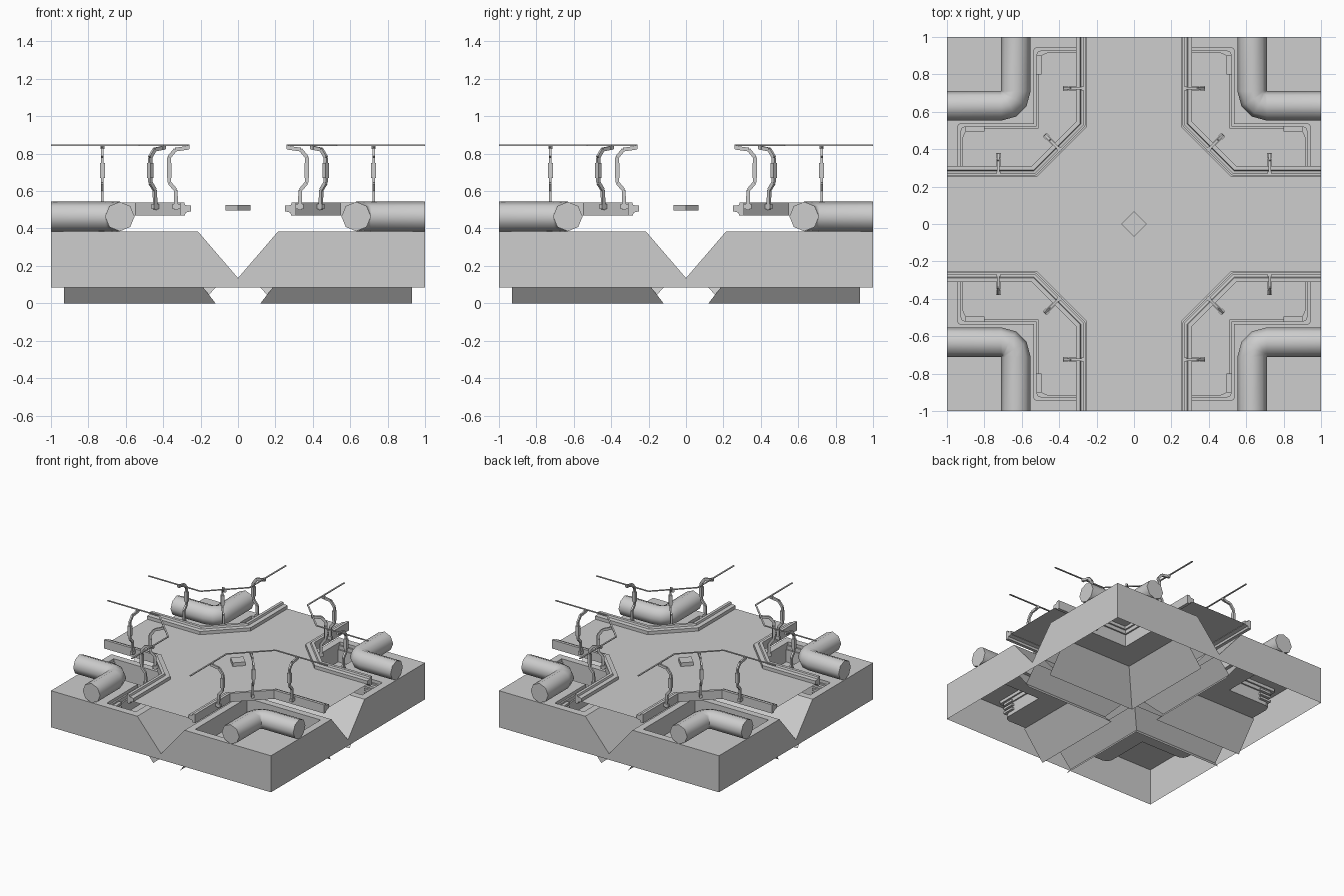
import bpy, bmesh
from math import pi, sqrt, cos, sin
from mathutils import Matrix, Vector

if "Cube" in bpy.data.objects:
    bpy.data.objects.remove(bpy.data.objects["Cube"], do_unlink=True)

SHADE = (0.61, 0.61, 0.61, 1)
grey = bpy.data.materials.new("plain_grey")
grey.use_nodes = True
grey.diffuse_color = SHADE
grey.node_tree.nodes["Principled BSDF"].inputs["Base Color"].default_value = SHADE

TOP, BASE, VEE, EDGE = 0.385, 0.085, 0.135, 0.215
FLOOR, PIT, INNER = 0.495, 0.23, 0.27


def finish(name, bm, closed=False, quarters=True, smooth=False):
    """Repeat one quarter around the centre and turn it into an object."""
    if closed:
        bmesh.ops.recalc_face_normals(bm, faces=bm.faces)
    if quarters:
        source = bm.verts[:] + bm.edges[:] + bm.faces[:]
        for k in (1, 2, 3):
            copy = bmesh.ops.duplicate(bm, geom=source)["geom"]
            verts = [v for v in copy if isinstance(v, bmesh.types.BMVert)]
            bmesh.ops.rotate(bm, verts=verts, cent=(0, 0, 0),
                             matrix=Matrix.Rotation(k * pi / 2, 3, 'Z'))
    mesh = bpy.data.meshes.new(name)
    bm.to_mesh(mesh)
    bm.free()
    mesh.materials.append(grey)
    obj = bpy.data.objects.new(name, mesh)
    bpy.context.collection.objects.link(obj)
    if smooth:
        bpy.ops.object.select_all(action='DESELECT')
        obj.select_set(True)
        bpy.context.view_layer.objects.active = obj
        bpy.ops.object.shade_smooth_by_angle(angle=0.9)


def face(bm, pts):
    return bm.faces.new([bm.verts.new(p) for p in pts])


def twin(bm, pts):
    """A face and its reflection across the quarter's diagonal."""
    face(bm, pts)
    face(bm, [(y, x, z) for x, y, z in reversed(pts)])


def loft(bm, rings, close_ring=True):
    rows = [[bm.verts.new(p) for p in r] for r in rings]
    n = len(rows[0])
    for a, b in zip(rows, rows[1:]):
        for j in range(n if close_ring else n - 1):
            k = (j + 1) % n
            bm.faces.new((a[j], a[k], b[k], b[j]))
    return rows


def box(bm, lo, hi):
    lo, hi = Vector(lo), Vector(hi)
    bmesh.ops.create_cube(bm, size=1, matrix=Matrix.Translation((lo + hi) / 2)
                          @ Matrix.Diagonal((*(hi - lo), 1)))


def beam(bm, p, q, w, h):
    p, q = Vector(p), Vector(q)
    d = q - p
    bmesh.ops.create_cube(bm, size=1, matrix=Matrix.Translation((p + q) / 2)
                          @ d.to_track_quat('Z', 'Y').to_matrix().to_4x4()
                          @ Matrix.Diagonal((w, h, d.length, 1)))


def walk_path(d, z):
    """Walkway edge with its cut corner, at distance d from the axes."""
    a = 0.8 + sqrt(2) * (d - 0.27) - d
    return [(1, d, z), (a, d, z), (d, a, z), (d, 1, z)]


def ell(i, o, e, c, z):
    """L-shaped outline of a service pit."""
    return [(x, y, z) for x, y in (
        (i, i), (e, i), (e, o - c), (e - c * 0.3, o - c * 0.3), (e - c, o),
        (o, o), (o, e - c), (o - c * 0.3, e - c * 0.3), (o - c, e), (i, e))]


# Base shell: outer walls, crossing V channels and ground around the pits
bm = bmesh.new()
twin(bm, [(1, 0, BASE), (1, 1, BASE), (1, 1, TOP), (1, EDGE, TOP), (1, 0, VEE)])
twin(bm, [(0, 0, VEE), (1, 0, VEE), (1, EDGE, TOP), (EDGE, EDGE, TOP)])
rim = ell(INNER, 0.535, 0.94, 0.01, TOP)
twin(bm, [(EDGE, EDGE, TOP), (1, EDGE, TOP), (1, 1, TOP)] + rim[5::-1])
finish("base_shell", bm)

# Shallow service pits with a stepped lip
bm = bmesh.new()
levels = [(0.535, 0.94, 0.01, TOP), (0.535, 0.94, 0.01, 0.36), (0.522, 0.927, 0.03, 0.36),
          (0.522, 0.927, 0.03, 0.33), (0.51, 0.915, 0.05, 0.33), (0.51, 0.915, 0.05, PIT)]
rows = loft(bm, [ell(INNER, *lv) for lv in levels])
bm.faces.new(rows[-1])
finish("service_pits", bm)

# Sloping skirt parallel to the V channels, with the rib that ties it to them
bm = bmesh.new()
for folds in ([(0.299, PIT), (0.12, 0)], [(0.155, 0.045), (0.037, 0.178)]):
    loft(bm, [[(0.93, d, z), (d, d, z), (d, 0.93, z)] for d, z in folds], False)
finish("under_skirt", bm)

# Vent slats in the outer pit walls
bm = bmesh.new()
for k in range(3):
    low = 0.26 + 0.035 * k
    box(bm, (0.495, 0.8, low), (0.53, 0.9, low + 0.018))
    box(bm, (0.8, 0.495, low), (0.9, 0.53, low + 0.018))
finish("vent_slats", bm)

# Cross-shaped walkway floor
bm = bmesh.new()
outline = []
for k in range(4):
    turn = Matrix.Rotation(k * pi / 2, 3, 'Z')
    outline += [turn @ Vector(p) for p in walk_path(0.275, FLOOR)]
face(bm, outline)
finish("walkway_floor", bm, quarters=False)

# Curb along the walkway
bm = bmesh.new()
profile = [(0.25, 0.492), (0.25, 0.522), (0.283, 0.525), (0.288, 0.54),
           (0.311, 0.54), (0.311, 0.469), (0.285, 0.469), (0.28, 0.485)]
rows = loft(bm, [walk_path(d, z) for d, z in profile + profile[:1]], False)
bmesh.ops.remove_doubles(bm, verts=bm.verts, dist=1e-5)
bmesh.ops.holes_fill(bm, edges=[e for e in bm.edges if e.is_boundary], sides=0)
finish("walkway_curb", bm, closed=True)

# Handrail
bm = bmesh.new()
rail = walk_path(0.265, 0.845)
for p, q in zip(rail, rail[1:]):
    beam(bm, p, q, 0.012, 0.006)
finish("handrail", bm)

# Handrail posts: two on the arms and one on the cut corner
bm = bmesh.new()
bend = [(0.33, 0.5), (0.333, 0.605), (0.367, 0.645), (0.369, 0.78), (0.335, 0.822), (0.262, 0.832)]
diag = Vector((1, 1, 0)).normalized()
places = [Matrix.Translation((0, 0.725, 0)),
          Matrix.Translation((0.725, 0, 0)) @ Matrix.Rotation(pi / 2, 4, 'Z'),
          Matrix.Translation(Vector((0.4, 0.4, 0)) - 0.27 * diag) @ Matrix.Rotation(pi / 4, 4, 'Z')]
for place in places:
    post = bmesh.new()
    for (d0, z0), (d1, z1) in zip(bend, bend[1:]):
        beam(post, (d0, 0, z0), (d1, 0, z1), 0.014, 0.02)
    box(post, (0.3, -0.01, 0.505), (0.35, 0.01, 0.53))
    box(post, (0.356, -0.014, 0.67), (0.38, 0.014, 0.75))
    box(post, (0.258, -0.01, 0.826), (0.282, 0.01, 0.843))
    post.transform(place)
    part = bpy.data.meshes.new("post_part")
    post.to_mesh(part)
    post.free()
    bm.from_mesh(part)
    bpy.data.meshes.remove(part)
finish("handrail_posts", bm)

# Elbow pipes lying on the corner ground
bm = bmesh.new()
R, MID, TURN, SIDES, BENDS = 0.079, 0.632, 0.71, 8, 3
spine = [(1, MID, 0)]
for k in range(BENDS + 1):
    a = k * pi / 2 / BENDS
    spine.append((TURN - (TURN - MID) * sin(a), TURN - (TURN - MID) * cos(a), a))
spine.append((MID, 1, pi / 2))
rings = []
for x, y, a in spine:
    turns = [2 * pi * s / SIDES for s in range(SIDES)]
    rings.append([(x - R * cos(t) * sin(a), y - R * cos(t) * cos(a), 0.464 + R * sin(t))
                  for t in turns])
rows = loft(bm, rings)
bm.faces.new(rows[0])
bm.faces.new(rows[-1])
finish("elbow_pipes", bm, closed=True, smooth=True)

# Hatch at the crossing
bm = bmesh.new()
bmesh.ops.create_cone(bm, cap_ends=True, segments=4, radius1=0.068, radius2=0.068, depth=0.03,
                      matrix=Matrix.Translation((0, 0, 0.51)))
finish("centre_hatch", bm, quarters=False)
